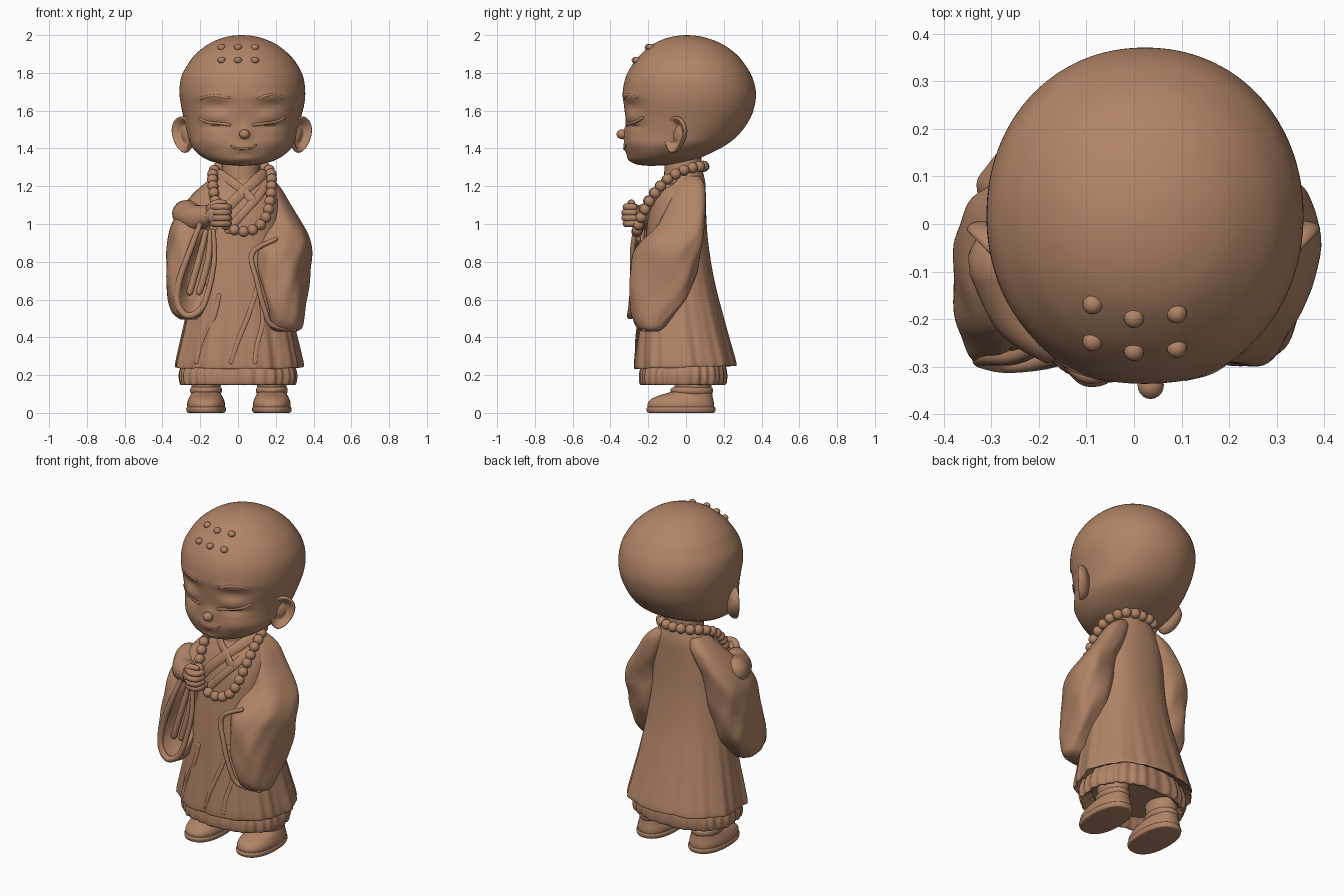
import bpy, bmesh, math
from mathutils import Vector, Matrix
from mathutils.bvhtree import BVHTree

clay = bpy.data.materials.new("warm brown clay")
clay.diffuse_color = (0.44, 0.23, 0.135, 1)
TAU = 2 * math.pi


def make(name, verts, faces):
    me = bpy.data.meshes.new(name)
    me.from_pydata([tuple(v) for v in verts], [], faces)
    bm = bmesh.new()
    bm.from_mesh(me)
    bmesh.ops.recalc_face_normals(bm, faces=bm.faces)
    bm.to_mesh(me)
    bm.free()
    me.materials.append(clay)
    ob = bpy.data.objects.new(name, me)
    bpy.context.collection.objects.link(ob)
    return ob


def spline(keys, steps, closed=False):
    """Smooth curve through tuples of any length."""
    n, out = len(keys), []
    for i in range(n if closed else n - 1):
        idx = [(i + k) % n if closed else min(max(i + k, 0), n - 1) for k in (-1, 0, 1, 2)]
        for s in range(steps):
            t = s / steps
            out.append(tuple(0.5 * (2 * b + (c - a) * t + (2 * a - 5 * b + 4 * c - d) * t * t
                                    + (3 * b - a - 3 * c + d) * t ** 3)
                             for a, b, c, d in zip(*[keys[k] for k in idx])))
    return out if closed else out + [tuple(keys[-1])]


def skin(name, rings):
    seg = len(rings[0])
    faces = [(r * seg + i, r * seg + (i + 1) % seg, (r + 1) * seg + (i + 1) % seg, (r + 1) * seg + i)
             for r in range(len(rings) - 1) for i in range(seg)]
    last = (len(rings) - 1) * seg
    faces += [tuple(range(seg)), tuple(range(last, last + seg))]
    return make(name, [v for ring in rings for v in ring], faces)


def loft(name, keys, seg=64, steps=5, n=2.2, shear=0, deform=None):
    """Stack of rounded sections, keys are (z, x0, x1, y_front, y_back)."""
    rings = []
    for z, x0, x1, yf, yb in spline(keys, steps):
        cx, cy, hx, hy, ring = (x0 + x1) / 2, (yf + yb) / 2, (x1 - x0) / 2, (yb - yf) / 2, []
        for i in range(seg):
            a = TAU * i / seg
            c, s = math.cos(a), math.sin(a)
            dx = hx * math.copysign(abs(c) ** (2 / n), c)
            dy = hy * math.copysign(abs(s) ** (2 / n), s)
            p = Vector((cx + dx + shear * dy, cy + dy, z))
            ring.append(deform(p, Vector((cx, cy, z)), a) if deform else p)
        rings.append(ring)
    return skin(name, rings)


def sweep(name, pts, normal=(0, -1, 0), flat=1.0, steps=6, seg=12, closed=False):
    """Round-ended tube through (x, y, z, radius), flattened along normal."""
    path = spline(pts, steps, closed)
    P = [(Vector(p[:3]), p[3]) for p in path]
    T = [(P[min(i + 1, len(P) - 1)][0] - P[max(i - 1, 0)][0]).normalized() for i in range(len(P))]
    caps = [math.radians(d) for d in (85, 60, 30)]
    rows = [(P[0][0] - T[0] * P[0][1] * math.sin(d), P[0][1] * math.cos(d), T[0]) for d in caps]
    rows += [(p, r, t) for (p, r), t in zip(P, T)]
    rows += [(P[-1][0] + T[-1] * P[-1][1] * math.sin(d), P[-1][1] * math.cos(d), T[-1]) for d in caps[::-1]]
    rings = []
    for p, r, t in rows:
        side = t.cross(Vector(normal)).normalized()
        up = side.cross(t)
        rings.append([p + side * r * math.cos(TAU * i / seg) + up * r * flat * math.sin(TAU * i / seg)
                      for i in range(seg)])
    return skin(name, rings)


def ball(name, loc, size, seg=20):
    bm = bmesh.new()
    bmesh.ops.create_uvsphere(bm, u_segments=seg, v_segments=seg * 2 // 3, radius=1,
                              matrix=Matrix.Translation(loc) @ Matrix.Diagonal((*size, 1)))
    me = bpy.data.meshes.new(name)
    bm.to_mesh(me)
    bm.free()
    me.materials.append(clay)
    ob = bpy.data.objects.new(name, me)
    bpy.context.collection.objects.link(ob)
    return ob


def on_front(ob, pts, r, lift=0.0, **kw):
    """Place (x, z) points on the front of an object."""
    tree = BVHTree.FromPolygons([v.co for v in ob.data.vertices], [p.vertices[:] for p in ob.data.polygons])
    out = []
    for x, z in pts:
        hit = tree.ray_cast(Vector((x, -2, z)), Vector((0, 1, 0)))[0]
        out.append((x, (hit.y if hit else 0) - lift, z, r))
    return out


# Head: soft bumps for sockets, lids, cheeks, nose bridge and lips
BUMPS = [(0.035, 1.475, 0.03, 0.035, 0.018), (0.03, 1.405, 0.06, 0.03, 0.014), (0.03, 1.345, 0.05, 0.02, 0.008)]
for s in (-1, 1):
    cx = 0.025 + s * 0.145
    BUMPS += [(cx, 1.625, 0.08, 0.03, -0.014), (cx, 1.565, 0.065, 0.028, 0.012),
              (cx, 1.517, 0.06, 0.014, -0.014), (cx + s * 0.02, 1.44, 0.08, 0.05, 0.012),
              (cx, 1.675, 0.08, 0.018, 0.007)]


def face(p, c, a):
    if p.y < c.y:
        p.y -= sum(h * math.exp(-((p.x - x) / w) ** 2 - ((p.z - z) / v) ** 2) for x, z, w, v, h in BUMPS)
    return p


head = loft("head", [
    (1.308, 0.01, 0.03, -0.2, -0.17), (1.315, -0.07, 0.11, -0.26, -0.06), (1.335, -0.15, 0.19, -0.295, 0.03),
    (1.37, -0.21, 0.25, -0.31, 0.12), (1.42, -0.25, 0.295, -0.318, 0.215), (1.48, -0.27, 0.312, -0.318, 0.285),
    (1.56, -0.288, 0.332, -0.32, 0.34), (1.63, -0.302, 0.35, -0.33, 0.364), (1.7, -0.31, 0.356, -0.335, 0.37),
    (1.78, -0.3, 0.345, -0.318, 0.35), (1.85, -0.263, 0.31, -0.28, 0.308), (1.9, -0.224, 0.268, -0.238, 0.265),
    (1.95, -0.16, 0.205, -0.178, 0.197), (1.98, -0.097, 0.14, -0.115, 0.125), (1.995, -0.04, 0.083, -0.055, 0.065),
    (2.0, 0.015, 0.025, 0, 0.01)], seg=128, steps=6, n=2.08, deform=face)
ball("nose", (0.035, -0.338, 1.475), (0.028, 0.03, 0.026))
for i, line in enumerate([[(-0.2, 1.664), (-0.13, 1.68), (-0.05, 1.668)], [(0.11, 1.665), (0.17, 1.684), (0.24, 1.668)]]):
    sweep(f"brow_{i}", on_front(head, line, 0.007), flat=0.6)
for i, line in enumerate([[(-0.205, 1.56), (-0.16, 1.54), (-0.1, 1.533), (-0.045, 1.525)],
                          [(0.085, 1.525), (0.14, 1.533), (0.2, 1.542), (0.245, 1.562)]]):
    sweep(f"eyelid_{i}", on_front(head, line, 0.008), flat=0.7)
sweep("mouth", on_front(head, [(-0.035, 1.413), (-0.01, 1.4), (0.03, 1.398), (0.07, 1.402), (0.095, 1.418)], 0.005))
for z in (1.867, 1.935):
    for x in (-0.087, 0.0, 0.09):
        ball("forehead_dot", on_front(head, [(x, z)], 1)[0][:3], (0.021, 0.021, 0.018), 16)

# Ears: dished ovals facing outward and forward
DISH = [(-0.035, 0.3), (-0.02, 0.75), (0, 0.96), (0.016, 1), (0.024, 0.92), (0.012, 0.74), (-0.004, 0.5),
        (0.003, 0.2), (0.004, 0.01)]
for s in (-1, 1):
    ear = loft("ear", [(h, -0.072 * r, 0.072 * r, -0.098 * r, 0.098 * r) for h, r in DISH], seg=40, n=2,
               deform=lambda p, c, a: Vector((p.x * (1 + 2.2 * p.y), p.y, p.z)))
    turn = Vector((s * 0.72, -0.7, 0)).to_track_quat('Z', 'Y').to_matrix().to_4x4()
    ear.data.transform(Matrix.Translation((0.02 + s * 0.302, -0.05, 1.473)) @ turn @ Matrix.Rotation(-s * 0.25, 4, 'Z'))

loft("neck", [(1.18, -0.09, 0.12, -0.12, 0.09), (1.38, -0.08, 0.11, -0.11, 0.08)], seg=32)


# Robe: folds deepen toward the hem
def robe_folds(p, c, a):
    t = min(max((0.85 - p.z) / 0.6, 0), 1)
    front = 1 if math.sin(a) < 0.2 else 0.55
    f = front * t * (0.022 * math.sin(9 * a + 1) + 0.014 * math.sin(16 * a + 3 * p.z) + 0.01 * math.sin(27 * a))
    q = c + (p - c) * (1 + f)
    q.z += 0.03 * t ** 3 * (q.y + 0.02 * math.sin(8 * a) * 8 * 0.4)
    return q


robe = loft("robe", [
    (0.29, -0.25, 0.25, -0.2, 0.19), (0.25, -0.315, 0.315, -0.255, 0.25), (0.252, -0.335, 0.335, -0.272, 0.266),
    (0.36, -0.312, 0.315, -0.265, 0.238), (0.5, -0.28, 0.285, -0.252, 0.2), (0.7, -0.24, 0.25, -0.235, 0.15),
    (0.9, -0.212, 0.225, -0.215, 0.118), (1.05, -0.205, 0.225, -0.198, 0.107), (1.15, -0.185, 0.21, -0.165, 0.104),
    (1.22, -0.145, 0.175, -0.125, 0.102), (1.285, -0.1, 0.13, -0.085, 0.088)], seg=160, n=2.3, deform=robe_folds)


def pleats(p, c, a):
    return c + (p - c) * (1 + 0.018 * math.sin(30 * a) + 0.014 * math.sin(11 * a))


loft("underskirt", [(0.2, -0.24, 0.24, -0.18, 0.16), (0.155, -0.285, 0.285, -0.22, 0.19),
                    (0.156, -0.302, 0.302, -0.24, 0.212), (0.22, -0.305, 0.305, -0.24, 0.215),
                    (0.32, -0.26, 0.26, -0.21, 0.19)], seg=160, n=2.4, deform=pleats)

# Crossed collar and front wrap edges
for nm, line, w in [("collar_under", [(-0.1, 1.265), (-0.04, 1.225), (0.03, 1.17), (0.07, 1.13)], 0.026),
                    ("collar_over", [(0.135, 1.265), (0.09, 1.225), (0.02, 1.16), (-0.06, 1.08), (-0.13, 0.98)], 0.03),
                    ("lapel", [(0.155, 1.23), (0.11, 1.15), (0.03, 1.06), (-0.05, 0.97)], 0.022),
                    ("wrap_edge", [(0.1, 0.66), (0.06, 0.53), (0.0, 0.38), (-0.035, 0.27)], 0.012),
                    ("wrap_fold", [(0.12, 0.6), (0.13, 0.48), (0.1, 0.36), (0.09, 0.27)], 0.012),
                    ("side_fold", [(-0.1, 0.62), (-0.13, 0.5), (-0.19, 0.38), (-0.22, 0.27)], 0.012)]:
    sweep(nm, on_front(robe, line, w), flat=0.4)


# Hanging sleeves
def sleeve_folds(p, c, a):
    t = min(max((1.15 - p.z) / 0.3, 0), 1)
    return c + (p - c) * (1 + t * (0.03 * math.sin(4 * a + 17 * p.z) + 0.018 * math.sin(7 * a - 22 * p.z)))


loft("left_sleeve", [
    (1.255, 0.07, 0.15, -0.05, 0.07), (1.2, 0.08, 0.215, -0.07, 0.1), (1.1, 0.11, 0.275, -0.1, 0.105),
    (1.0, 0.15, 0.335, -0.15, 0.1), (0.93, 0.14, 0.37, -0.215, 0.09), (0.87, 0.115, 0.38, -0.262, 0.08),
    (0.8, 0.115, 0.375, -0.285, 0.065), (0.7, 0.135, 0.365, -0.3, 0.045), (0.6, 0.16, 0.355, -0.3, 0.0),
    (0.5, 0.175, 0.345, -0.28, -0.08), (0.45, 0.175, 0.335, -0.25, -0.12), (0.432, 0.2, 0.31, -0.22, -0.15)],
    n=2.7, shear=0.22, deform=sleeve_folds)
# Cuff edge of the lowered sleeve
sweep("left_cuff", [(0.2, -0.25, 0.92, 0.012), (0.075, -0.262, 0.845, 0.014), (0.1, -0.28, 0.7, 0.014),
                    (0.14, -0.275, 0.55, 0.014), (0.18, -0.255, 0.465, 0.014), (0.3, -0.22, 0.44, 0.01)])


def open_sleeve(p, c, a):
    q = sleeve_folds(p, c, a)
    if q.y < c.y:  # hollow sleeve mouth
        mid = -0.175 - 0.17 * (0.95 - q.z)
        d = ((q.x - mid) / 0.075) ** 2 + ((q.z - 0.72) / 0.2) ** 2
        q.y += 0.09 * math.exp(-d ** 2)
    return q


loft("right_sleeve", [
    (1.255, -0.12, -0.05, -0.05, 0.07), (1.2, -0.195, -0.06, -0.08, 0.1), (1.13, -0.265, -0.09, -0.13, 0.105),
    (1.06, -0.32, -0.12, -0.19, 0.1), (0.98, -0.36, -0.13, -0.235, 0.09), (0.88, -0.372, -0.13, -0.265, 0.075),
    (0.78, -0.378, -0.14, -0.29, 0.055), (0.68, -0.38, -0.15, -0.305, 0.03), (0.6, -0.37, -0.165, -0.31, -0.02),
    (0.53, -0.345, -0.19, -0.305, -0.09), (0.495, -0.305, -0.22, -0.28, -0.15)],
    seg=96, steps=7, n=2.5, shear=-0.05, deform=open_sleeve)
sweep("right_cuff", [(-0.2, -0.26, 1.0, 0.014), (-0.25, -0.28, 0.87, 0.016), (-0.31, -0.28, 0.7, 0.017),
                     (-0.32, -0.285, 0.58, 0.018), (-0.27, -0.295, 0.515, 0.018), (-0.195, -0.29, 0.55, 0.017),
                     (-0.15, -0.28, 0.67, 0.015), (-0.125, -0.265, 0.82, 0.014), (-0.13, -0.25, 0.96, 0.012)])
for i, x in enumerate((0, 0.05)):
    sweep(f"lining_fold_{i}", [(-0.17 + x / 2, -0.23, 0.96, 0.014), (-0.21 + x, -0.245, 0.8, 0.018),
                               (-0.255 + x, -0.25, 0.64, 0.018)])
# Raised forearm and fist
sweep("right_forearm", [(-0.27, -0.08, 1.05, 0.08), (-0.23, -0.18, 1.03, 0.072), (-0.175, -0.235, 1.045, 0.058)], normal=(0, 0, 1), seg=24)
sweep("right_wrist", [(-0.19, -0.23, 1.04, 0.042), (-0.12, -0.275, 1.05, 0.042)], normal=(0, 0, 1))
ball("right_palm", (-0.105, -0.28, 1.05), (0.062, 0.042, 0.062))
for i in range(4):
    z = 1.09 - 0.029 * i
    k = 0.006 * (i in (0, 3))
    sweep("finger", [(-0.13, -0.295, z, 0.018), (-0.1, -0.322 + k, z, 0.019), (-0.06, -0.315 + k, z, 0.019),
                     (-0.047, -0.275, z, 0.017)], normal=(0, 0, 1))
sweep("thumb", [(-0.15, -0.275, 1.08, 0.02), (-0.12, -0.29, 1.108, 0.02), (-0.075, -0.285, 1.112, 0.016)], normal=(0, 1, 0))

# Bead necklace, evenly spaced along a closed loop
loop = spline([(0.02, 0.095, 1.305), (0.11, 0.075, 1.305), (0.165, -0.01, 1.285), (0.178, -0.1, 1.235),
               (0.172, -0.18, 1.14), (0.15, -0.235, 1.04), (0.1, -0.255, 0.98), (0.025, -0.26, 0.96),
               (-0.05, -0.25, 0.985), (-0.1, -0.23, 1.06), (-0.125, -0.18, 1.15), (-0.135, -0.1, 1.235),
               (-0.125, -0.01, 1.285), (-0.07, 0.075, 1.305)], 30, True)
gap, run = 0.0, 0.0
total = sum((Vector(loop[i]) - Vector(loop[i - 1])).length for i in range(len(loop)))
COUNT = round(total / 0.05)
for i in range(len(loop)):
    run += (Vector(loop[i]) - Vector(loop[i - 1])).length
    if run >= gap:
        gap += total / COUNT
        ball("bead", loop[i], (0.029, 0.029, 0.029), 16)

# Legs and shoes
for s in (-1, 1):
    x = 0.005 + s * 0.174

    def part(name, rows, n=2.3):
        loft(name, [(z, x - w, x + w, f, b) for z, w, f, b in rows], seg=48, n=n)
    part("sole", [(0, 0.088, -0.19, 0.14), (0.004, 0.101, -0.205, 0.152), (0.022, 0.105, -0.21, 0.157), (0.032, 0.1, -0.203, 0.152)])
    part("shoe", [(0.02, 0.097, -0.2, 0.148), (0.05, 0.1, -0.203, 0.148), (0.08, 0.09, -0.172, 0.142),
                  (0.105, 0.076, -0.1, 0.138), (0.12, 0.065, -0.04, 0.132)])
    part("ankle_wrap", [(0.09, 0.07, -0.06, 0.13), (0.11, 0.083, -0.08, 0.142), (0.128, 0.083, -0.08, 0.142),
                        (0.138, 0.074, -0.06, 0.132)], 2)
    part("leg", [(0.1, 0.072, -0.05, 0.13), (0.17, 0.08, -0.065, 0.135), (0.3, 0.082, -0.07, 0.12)], 2)

for ob in bpy.context.scene.objects:
    ob.select_set(True)
    bpy.context.view_layer.objects.active = ob
bpy.ops.object.shade_smooth_by_angle(angle=math.radians(45))
